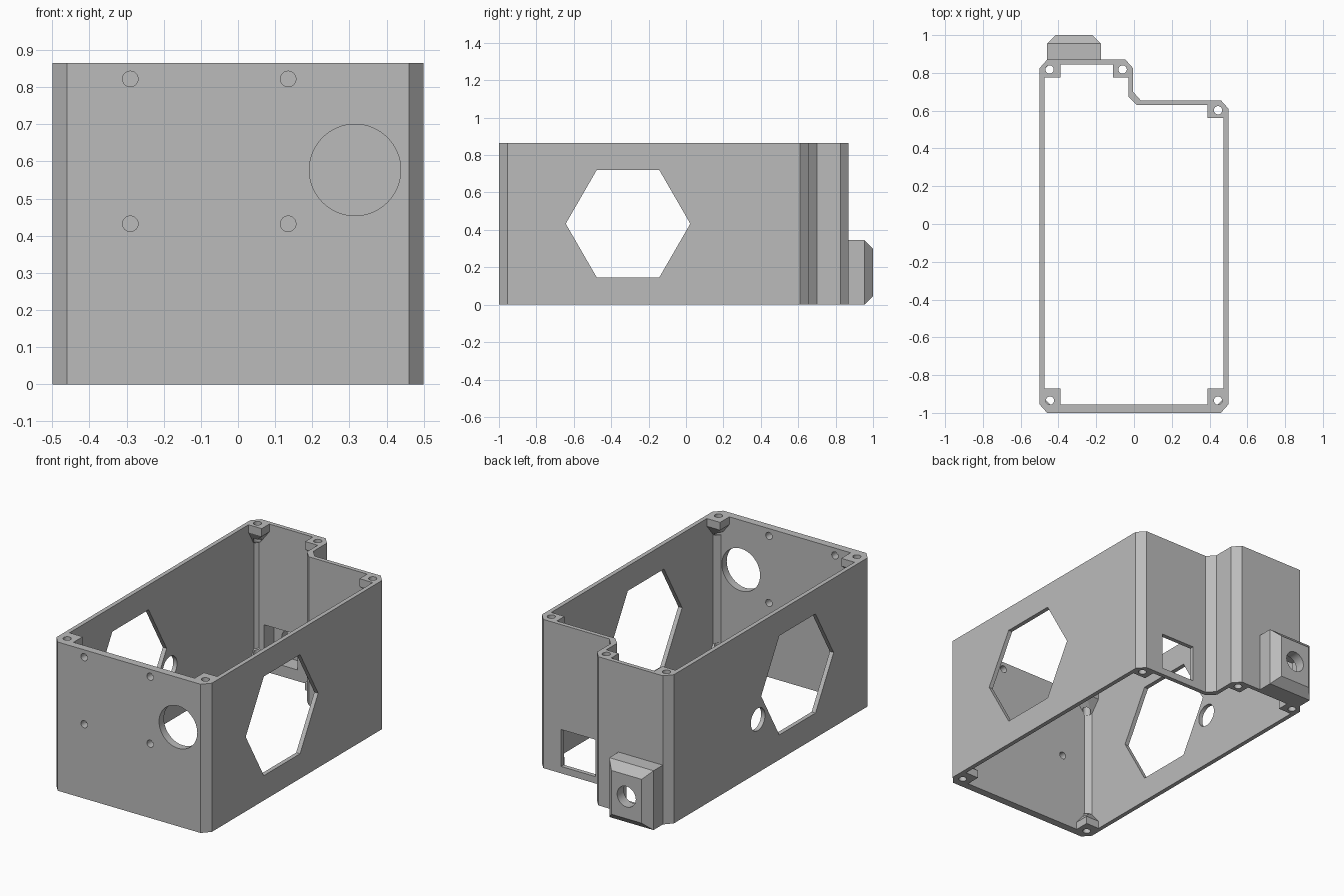
import bpy, bmesh, math

cube = bpy.data.objects.get("Cube")
if cube:
    bpy.data.objects.remove(cube, do_unlink=True)

H = 0.865

grey = bpy.data.materials.new("plain_grey")
grey.use_nodes = True
grey.diffuse_color = (0.5, 0.5, 0.5, 1)
grey.node_tree.nodes["Principled BSDF"].inputs["Base Color"].default_value = (0.5, 0.5, 0.5, 1)


def finish(name, bm):
    bmesh.ops.recalc_face_normals(bm, faces=bm.faces)
    mesh = bpy.data.meshes.new(name)
    bm.to_mesh(mesh)
    bm.free()
    mesh.materials.append(grey)
    obj = bpy.data.objects.new(name, mesh)
    bpy.context.scene.collection.objects.link(obj)
    return obj


def prism(name, outline, axis, start, end):
    """Extrude a 2D outline along one axis."""
    place = {"x": lambda u, v, w: (w, u, v),
             "y": lambda u, v, w: (u, w, v),
             "z": lambda u, v, w: (u, v, w)}[axis]
    bm = bmesh.new()
    low = [bm.verts.new(place(u, v, start)) for u, v in outline]
    high = [bm.verts.new(place(u, v, end)) for u, v in outline]
    bm.faces.new(low)
    bm.faces.new(high)
    n = len(outline)
    for i in range(n):
        j = (i + 1) % n
        bm.faces.new((low[i], low[j], high[j], high[i]))
    return finish(name, bm)


def hull(name, points):
    bm = bmesh.new()
    for p in points:
        bm.verts.new(p)
    res = bmesh.ops.convex_hull(bm, input=bm.verts)
    loose = [v for v in bm.verts if not v.link_faces]
    bmesh.ops.delete(bm, geom=loose, context="VERTS")
    bmesh.ops.dissolve_limit(bm, angle_limit=0.01, verts=bm.verts, edges=bm.edges)
    return finish(name, bm)


def ring(u, v, r, sides=40):
    return [(u + r * math.cos(2 * math.pi * i / sides),
             v + r * math.sin(2 * math.pi * i / sides)) for i in range(sides)]


def rect(u0, u1, v0, v1):
    return [(u0, v0), (u1, v0), (u1, v1), (u0, v1)]


def combine(target, tool, operation):
    mod = target.modifiers.new("cut", "BOOLEAN")
    mod.operation = operation
    mod.solver = "EXACT"
    mod.object = tool
    bpy.context.view_layer.objects.active = target
    bpy.ops.object.modifier_apply(modifier=mod.name)
    bpy.data.objects.remove(tool, do_unlink=True)


# Stepped open box
outer = [(-0.46, -1), (0.46, -1), (0.5, -0.955), (0.5, 0.61), (0.46, 0.655),
         (0.035, 0.655), (-0.005, 0.70), (-0.005, 0.825), (-0.045, 0.87),
         (-0.46, 0.87), (-0.5, 0.825), (-0.5, -0.955)]
inner = [(-0.445, -0.955), (0.445, -0.955), (0.475, -0.925), (0.475, 0.612),
         (0.457, 0.63), (0.015, 0.63), (-0.03, 0.675), (-0.03, 0.827),
         (-0.048, 0.845), (-0.457, 0.845), (-0.475, 0.827), (-0.475, -0.925)]
box = prism("enclosure_box", outer, "z", 0, H)
combine(box, prism("cavity", inner, "z", -0.1, 1), "DIFFERENCE")

# Chamfered connector block on the back
c = 0.045
block = [(x, y, z) for x in (-0.46, -0.175) for y in (0.86, 0.955) for z in (0, 0.345)]
block += [(x, 1, z) for x in (-0.46 + c, -0.175 - c) for z in (c, 0.345 - c)]
combine(box, hull("connector_block", block), "UNION")

# Screw bosses: outer corner, inward directions, depth, screw position
bosses = [(-0.485, -0.97, 1, 1, 0.10, -0.445, -0.935),
          (0.485, -0.97, -1, 1, 0.10, 0.445, -0.935),
          (0.485, 0.64, -1, -1, 0.08, 0.445, 0.602),
          (-0.015, 0.855, -1, -1, 0.08, -0.06, 0.818),
          (-0.485, 0.855, 1, -1, 0.08, -0.447, 0.818)]
for ox, oy, sx, sy, depth, hx, hy in bosses:
    wx, wy = ox + sx * 0.095, oy + sy * depth
    cut = [(ox, oy + sy * 0.03), (ox + sx * 0.03, oy)]
    plan = cut + [(wx, oy), (wx, wy), (ox, wy)]
    for top in (True, False):
        level = (lambda d: H - d) if top else (lambda d: d)
        pts = [(x, y, level(d)) for x, y in plan for d in (0, 0.045)]
        pts += [(x, y, level(0.13)) for x, y in cut]
        combine(box, hull("screw_boss", pts), "UNION")
        a, b = sorted((level(-0.05), level(0.12)))
        combine(box, prism("screw_hole", ring(hx, hy, 0.022, 24), "z", a, b), "DIFFERENCE")

# Hexagonal openings through both side walls and a round one on one side
combine(box, prism("hexagon_cut", ring(-0.31, 0.433, 0.333, 6), "x", -0.7, 0.7), "DIFFERENCE")
combine(box, prism("side_hole", ring(0.053, 0.31, 0.065), "x", -0.7, -0.4), "DIFFERENCE")

# Front wall: one large hole and four mounting holes
combine(box, prism("large_hole", ring(0.315, 0.577, 0.123, 64), "y", -1.1, -0.9), "DIFFERENCE")
for x in (-0.29, 0.135):
    for z in (0.432, 0.822):
        combine(box, prism("mount_hole", ring(x, z, 0.021, 24), "y", -1.1, -0.9), "DIFFERENCE")

# Back wall: window in the step, pocket and round hole in the block
combine(box, prism("step_window", rect(0.125, 0.345, 0.04, 0.255), "y", 0.55, 0.75), "DIFFERENCE")
combine(box, prism("block_pocket", rect(-0.425, -0.21, 0.065, 0.27), "y", 0.8, 0.94), "DIFFERENCE")
combine(box, prism("block_hole", ring(-0.317, 0.173, 0.06), "y", 0.8, 1.1), "DIFFERENCE")

# Smooth the round holes, keep every corner sharp
bpy.ops.object.select_all(action="DESELECT")
box.select_set(True)
bpy.context.view_layer.objects.active = box
bpy.ops.object.shade_smooth_by_angle(angle=math.radians(20))
